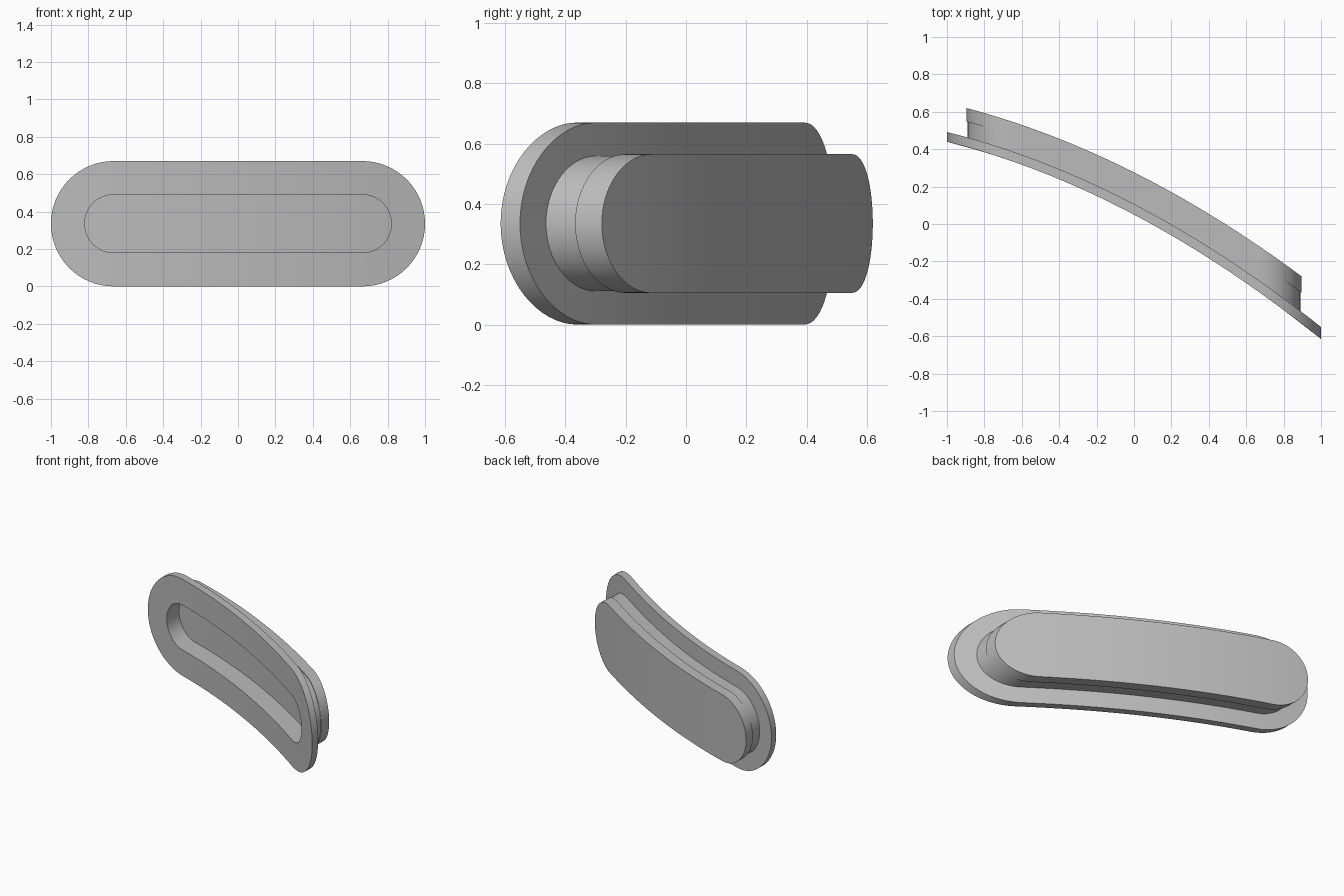
import bpy, bmesh, math

cube = bpy.data.objects.get("Cube")
if cube:
    bpy.data.objects.remove(cube)

HALF = 0.665      # half length of the straight run shared by all outlines
MID_Z = 0.335
STRAIGHT, ARC = 28, 32

grey = bpy.data.materials.new("satin_grey")
grey.use_nodes = True
colour = (0.5, 0.5, 0.5, 1)
grey.diffuse_color = colour
grey.node_tree.nodes["Principled BSDF"].inputs["Base Color"].default_value = colour


def bent(x, z, depth):
    """Place a point on the curved sheet, pushed back by depth across it."""
    y = 0.05 - 0.5275 * x - 0.1375 * x * x
    slope = -0.5275 - 0.275 * x
    return (x, y + depth * math.hypot(1, slope), z)


def slot_outline(r):
    """Slot shape: top run, left round end, bottom run, right round end."""
    pts = []
    for side in (1, -1):
        for i in range(STRAIGHT):
            pts.append((side * HALF * (1 - 2 * i / STRAIGHT), side * r))
        for i in range(ARC):
            a = math.pi * i / ARC
            pts.append((side * (-HALF - r * math.sin(a)), side * r * math.cos(a)))
    return pts


def bridge(bm, a, b):
    n = len(a)
    for i in range(n):
        j = (i + 1) % n
        bm.faces.new((a[i], a[j], b[j], b[i]))


def cap(bm, loop):
    """Fill a slot with columns so it follows the bend."""
    n = len(loop)
    start = STRAIGHT + ARC // 2          # leftmost point
    for k in range(n // 2):
        quad = [loop[(start + k) % n], loop[(start + k + 1) % n],
                loop[(start - k - 1) % n], loop[(start - k) % n]]
        bm.faces.new(list(dict.fromkeys(quad)))


def slot_part(name, r, front, back, hole=None):
    bm = bmesh.new()

    def loop(radius, depth):
        return [bm.verts.new(bent(x, MID_Z + z, depth)) for x, z in slot_outline(radius)]

    outer_front, outer_back = loop(r, front), loop(r, back)
    bridge(bm, outer_front, outer_back)
    if hole:
        inner_front, inner_back = loop(hole, front), loop(hole, back)
        bridge(bm, inner_front, inner_back)
        bridge(bm, outer_front, inner_front)
        bridge(bm, outer_back, inner_back)
    else:
        cap(bm, outer_front)
        cap(bm, outer_back)
    bmesh.ops.recalc_face_normals(bm, faces=bm.faces[:])
    mesh = bpy.data.meshes.new(name)
    bm.to_mesh(mesh)
    bm.free()
    mesh.materials.append(grey)
    obj = bpy.data.objects.new(name, mesh)
    bpy.context.collection.objects.link(obj)
    bpy.ops.object.select_all(action="DESELECT")
    obj.select_set(True)
    bpy.context.view_layer.objects.active = obj
    bpy.ops.object.shade_smooth_by_angle(angle=math.radians(30))
    return obj


# Front flange, recess wall and closed back plate
slot_part("front_flange", 0.335, 0, 0.05, hole=0.155)
slot_part("recess_wall", 0.224, 0.05, 0.13, hole=0.155)
slot_part("back_plate", 0.23, 0.13, 0.2)
